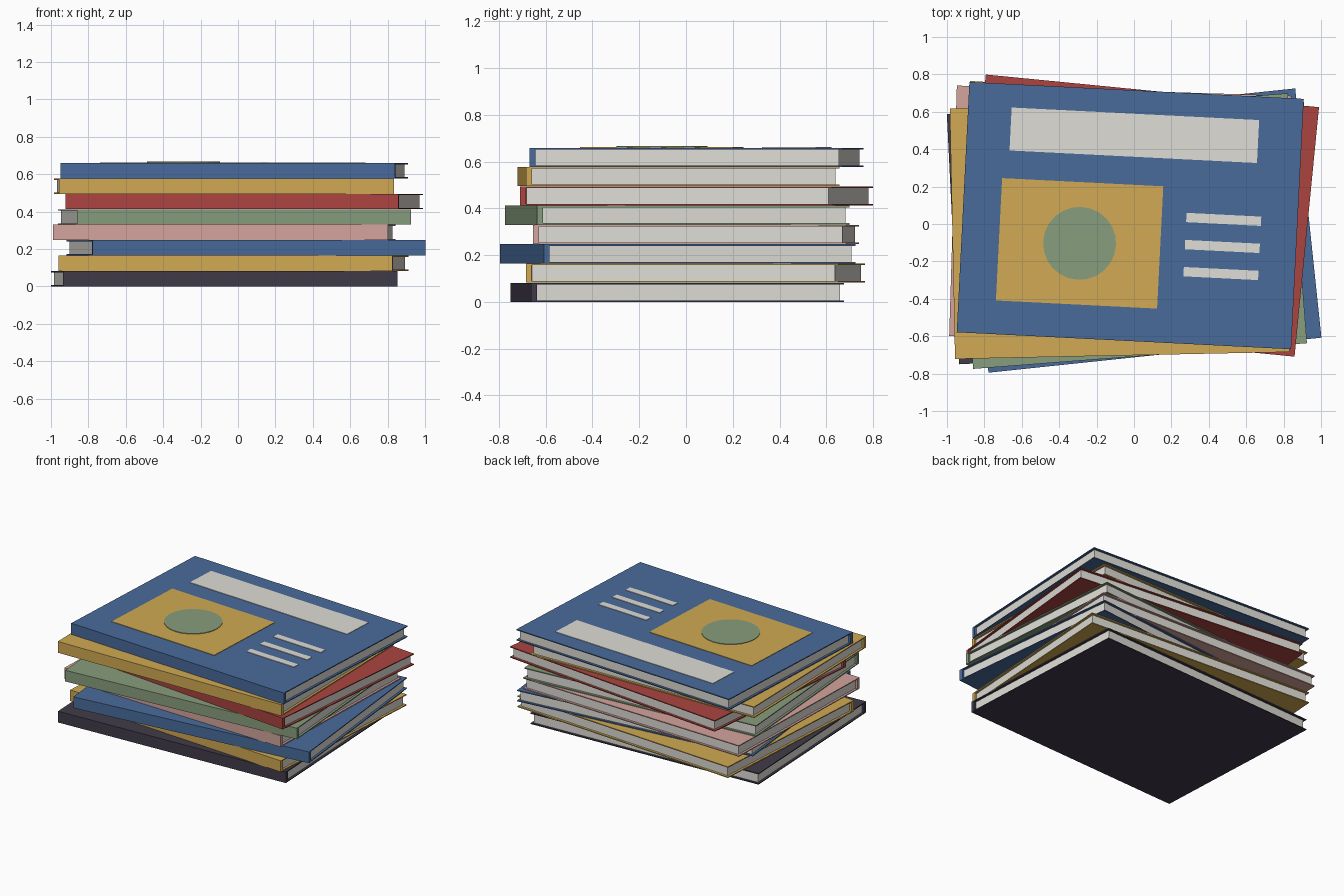
import bpy
from math import radians
from mathutils import Matrix

if "Cube" in bpy.data.objects:
    bpy.data.objects.remove(bpy.data.objects["Cube"])


def material(name, rgb):
    m = bpy.data.materials.new(name)
    m.diffuse_color = [(c / 255) ** 2.2 for c in rgb] + [1]
    m.use_nodes = True
    m.node_tree.nodes["Principled BSDF"].inputs["Base Color"].default_value = m.diffuse_color
    return m


MATS = {n: material(n, c) for n, c in {
    "blue": (74, 106, 154), "ochre": (208, 168, 84), "red": (170, 70, 66),
    "green": (134, 156, 124), "pink": (212, 163, 156), "charcoal": (66, 62, 75),
    "paper": (222, 220, 213)}.items()}


def finish(ob, name, frame, mat):
    ob.name = name
    ob.data.transform(frame)
    ob.data.materials.append(MATS[mat])


def box(name, frame, mat, x, y, z):
    """Box spanning the x, y and z ranges in the book's own frame."""
    bpy.ops.mesh.primitive_cube_add(size=1)
    ob = bpy.context.object
    mid = [(a + b) / 2 for a, b in (x, y, z)]
    size = [b - a for a, b in (x, y, z)]
    finish(ob, name, frame @ Matrix.Translation(mid) @ Matrix.Diagonal((*size, 1)), mat)


W, D, H = 1.79, 1.34, 0.0825      # book width, depth and height
BOARD, SPINE, INSET = 0.007, 0.025, 0.016

# colour, centre x, centre y, turn in degrees (bottom to top)
BOOKS = [("charcoal", -0.074, -0.037, 2.8), ("ochre", -0.025, 0.04, -3.6),
         ("blue", 0.042, -0.035, 6.0), ("pink", -0.073, 0.043, -1.75),
         ("green", -0.019, -0.038, 4.4), ("red", 0.033, 0.045, -5.6),
         ("ochre", -0.076, -0.033, 1.2), ("blue", -0.02, 0.045, -2.9)]

# stacked books: two boards, a spine at the front and an inset page block
for i, (col, cx, cy, turn) in enumerate(BOOKS):
    f = Matrix.Translation((cx, cy, i * H)) @ Matrix.Rotation(radians(turn), 4, 'Z')
    n = f"book_{i + 1}_"
    top = H - 0.0005              # hairline gap to the book above
    full, deep = (-W / 2, W / 2), (-D / 2 + SPINE, D / 2)
    box(n + "bottom_board", f, col, full, deep, (0, BOARD))
    box(n + "top_board", f, col, full, deep, (top - BOARD, top))
    box(n + "spine", f, col, full, (-D / 2, -D / 2 + SPINE), (0, top))
    box(n + "pages", f, "paper", (-W / 2 + INSET, W / 2 - INSET),
        (-D / 2 + SPINE, D / 2 - INSET), (BOARD, top - BOARD))


# cover decoration on the top book
def patch(name, mat, x, y, w, d):
    box(name, f, mat, (x - w / 2, x + w / 2), (y - d / 2, y + d / 2), (top, H + 0.003))


patch("title_panel", "paper", 0, 0.43, 1.325, 0.23)
patch("picture_panel", "ochre", -0.263, -0.162, 0.863, 0.655)
for k in range(3):
    patch(f"cover_line_{k + 1}", "paper", 0.5, 0.005 - 0.145 * k, 0.4, 0.05)
bpy.ops.mesh.primitive_cylinder_add(vertices=24, radius=0.195, depth=0.004)
finish(bpy.context.object, "picture_disc",
       f @ Matrix.Translation((-0.263, -0.162, H + 0.005)), "green")
